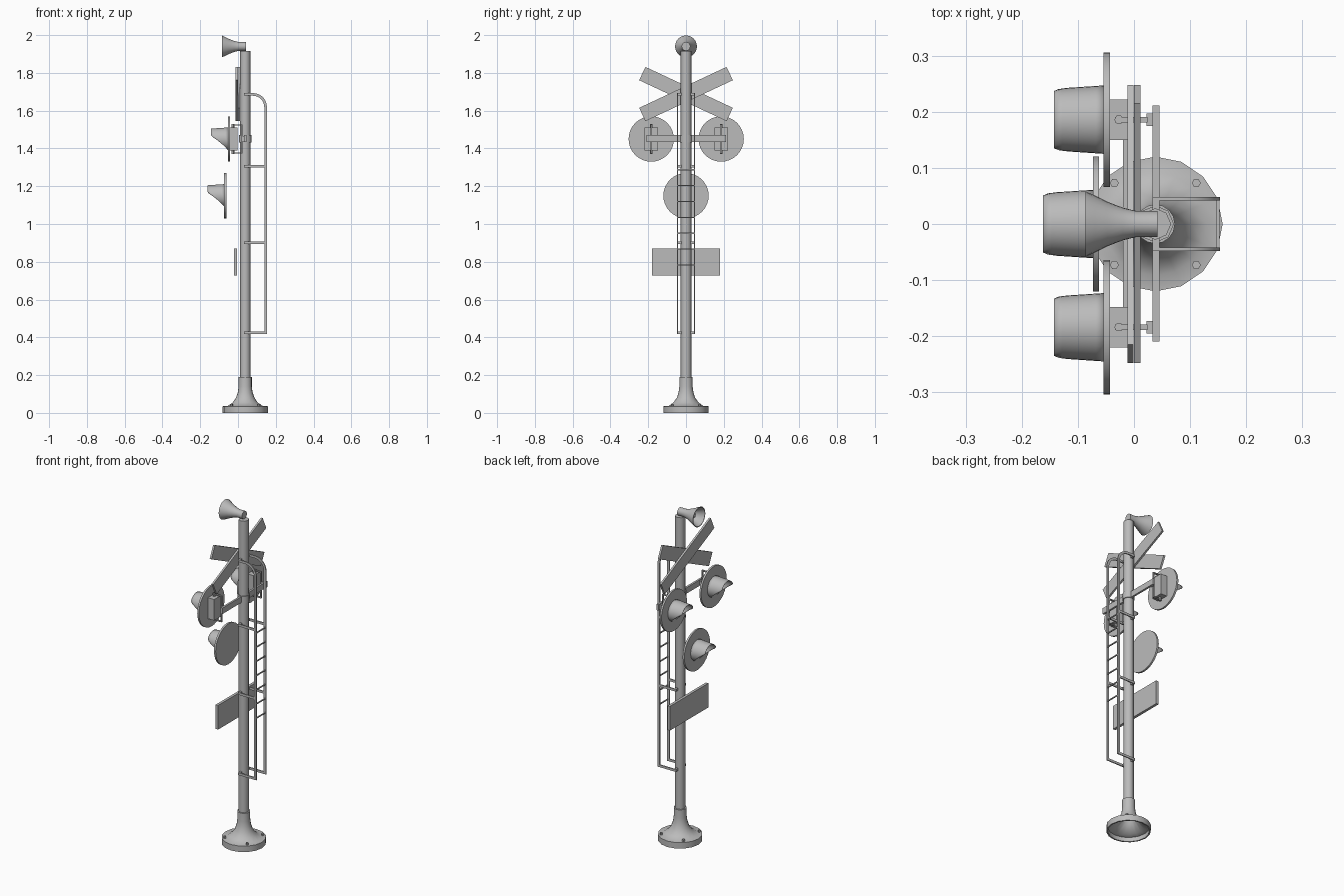
import bpy, bmesh, math
from mathutils import Matrix, Vector

if "Cube" in bpy.data.objects:
    bpy.data.objects.remove(bpy.data.objects["Cube"], do_unlink=True)

grey = bpy.data.materials.new("plain_grey")
grey.use_nodes = True
COLOUR = (0.5, 0.5, 0.5, 1)
grey.diffuse_color = COLOUR
grey.node_tree.nodes["Principled BSDF"].inputs["Base Color"].default_value = COLOUR

PX = 0.038  # pole axis


def finish(name, bm, smooth=None):
    bmesh.ops.recalc_face_normals(bm, faces=bm.faces)
    mesh = bpy.data.meshes.new(name)
    bm.to_mesh(mesh)
    bm.free()
    mesh.materials.append(grey)
    ob = bpy.data.objects.new(name, mesh)
    bpy.context.collection.objects.link(ob)
    if smooth:
        bpy.ops.object.select_all(action="DESELECT")
        ob.select_set(True)
        bpy.context.view_layer.objects.active = ob
        bpy.ops.object.shade_smooth_by_angle(angle=math.radians(smooth))
    return ob


def box(name, xs, ys, zs, tilt=0):
    """Box from its ranges, optionally tilted about its own x axis."""
    bm = bmesh.new()
    rng = (xs, ys, zs)
    centre = Vector([(a + b) / 2 for a, b in rng])
    size = [b - a for a, b in rng] + [1]
    bmesh.ops.create_cube(bm, size=1, matrix=Matrix.Translation(centre)
                          @ Matrix.Rotation(tilt, 4, "X") @ Matrix.Diagonal(size))
    return finish(name, bm)


def lathe(name, profile, sides, origin, axis="Z", smooth=50):
    """Revolve (radius, height) points about an axis through origin."""
    bm = bmesh.new()
    turn = Matrix.Rotation(math.pi / 2, 4, "Y") if axis == "X" else Matrix()
    place = Matrix.Translation(origin) @ turn
    rings = []
    for r, h in profile:
        if r == 0:
            rings.append([bm.verts.new(place @ Vector((0, 0, h)))] * sides)
        else:
            rings.append([bm.verts.new(place @ Vector((r * math.cos(math.tau * i / sides),
                          r * math.sin(math.tau * i / sides), h))) for i in range(sides)])
    for a, b in zip(rings, rings[1:]):
        for i in range(sides):
            j = (i + 1) % sides
            bm.faces.new(list(dict.fromkeys((a[i], a[j], b[j], b[i]))))
    return finish(name, bm, smooth)


def rod(name, r, length, sides, origin, axis="Z"):
    return lathe(name, [(0, 0), (r, 0), (r, length), (0, length)], sides, origin, axis)


def visor(name, x, y, z):
    """Tapered tube towards -x, cut away obliquely below."""
    bm = bmesh.new()
    n, steps, reach = 32, 6, 0.09
    rows = []
    for i in range(n):
        a = math.tau * i / n
        c, s = math.cos(a), math.sin(a)
        cut = min(1, max(0.02, (s + 1) / 1.3)) ** 1.2
        row = []
        for k in range(steps + 1):
            t = cut * k / steps
            r = 0.061 - 0.006 * t
            row.append(bm.verts.new((x - reach * t, y + r * c, z + r * s)))
        rows.append(row)
    for i in range(n):
        a, b = rows[i], rows[(i + 1) % n]
        for k in range(steps):
            bm.faces.new((a[k], b[k], b[k + 1], a[k + 1]))
    ob = finish(name, bm, 40)
    shell = ob.modifiers.new("shell", "SOLIDIFY")
    shell.thickness = 0.002


# Hollow flared base with collar and bolts
lathe("base", [(0.112, 0), (0.12, 0), (0.12, 0.035), (0.092, 0.037), (0.066, 0.055),
               (0.049, 0.08), (0.039, 0.11), (0.035, 0.14), (0.035, 0.19), (0.026, 0.19),
               (0.026, 0.13), (0.042, 0.075), (0.085, 0.03), (0.112, 0.025), (0.112, 0)],
      16, (PX, 0, 0), smooth=40)
for sx in (-1, 1):
    for sy in (-1, 1):
        rod("base_bolt", 0.008, 0.014, 6, (PX + 0.073 * sx, 0.073 * sy, 0.034))

# Pole
rod("pole", 0.028, 1.8, 8, (PX, 0, 0.115))

# Horn with open bell and inner plug
lathe("horn", [(0, 0.042), (0.023, 0.042), (0.023, 0.005), (0.029, -0.02), (0.04, -0.048),
               (0.051, -0.07), (0.058, -0.086), (0.054, -0.086), (0.046, -0.07),
               (0.034, -0.046), (0.024, -0.02), (0, -0.02)], 24, (0, 0, 1.94), "X")
lathe("horn_plug", [(0, -0.06), (0.012, -0.055), (0.014, -0.018)], 12, (0, 0, 1.94), "X")

# Crossed boards
for name, x, sign in (("cross_board_front", -0.012, -1), ("cross_board_rear", 0, 1)):
    box(name, (x, x + 0.0115), (-0.2555, 0.2555), (1.649, 1.727), sign * math.radians(25.1))

# Rectangular sign plate
box("sign_plate", (-0.02, -0.004), (-0.18, 0.18), (0.727, 0.87))

# Cross arm and its collar
box("cross_arm", (0.033, 0.045), (-0.209, 0.211), (1.435, 1.47))
rod("arm_collar", 0.033, 0.04, 8, (PX, 0, 1.432))


def lamp_face(x, y, z):
    rod("lamp_disc", 0.12, 0.011, 32, (x, y, z), "X")
    visor("lamp_visor", x + 0.001, y, z)


# Single lower lamp and the pair on the arm
lamp_face(-0.073, 0, 1.15)
for y in (-0.184, 0.186):
    lamp_face(-0.054, y, 1.45)
    box("lamp_housing", (-0.044, -0.002), (y - 0.036, y + 0.036), (1.388, 1.512))
    rod("housing_pin", 0.008, 0.16, 6, (-0.027, y, 1.37))
    for z in (1.372, 1.522):
        box("bracket_strip", (-0.034, 0.024), (y - 0.005, y + 0.005), (z, z + 0.006))
    box("bracket_back", (0.018, 0.024), (y - 0.005, y + 0.005), (1.372, 1.528))
    box("bracket_block", (0.022, 0.034), (y - 0.011, y + 0.011), (1.438, 1.466))


def ladder_rail(y):
    """Flat bar up the back, bending over to meet the pole."""
    half, ax, az, r = 0.007, 0.08, 1.62, 0.066
    path = [(PX, 0.425, 0, 1), (ax + r, 0.425, -1, 1)]
    for i in range(9):
        a = math.pi / 2 * i / 8
        path.append((ax + r * math.cos(a), az + r * math.sin(a), -math.cos(a), -math.sin(a)))
    path.append((PX, az + r, 0, -1))
    bm = bmesh.new()
    rings = []
    for x, z, nx, nz in path:
        rings.append([bm.verts.new((x + s * half * nx, y + t, z + s * half * nz))
                      for s, t in ((-1, -0.003), (1, -0.003), (1, 0.003), (-1, 0.003))])
    for a, b in zip(rings, rings[1:]):
        for i in range(4):
            j = (i + 1) % 4
            bm.faces.new((a[i], a[j], b[j], b[i]))
    bm.faces.new(rings[0])
    bm.faces.new(rings[-1])
    finish("ladder_rail", bm, 30)


# Ladder: rails, stays to the pole, crosspieces and rungs
for y in (-0.045, 0.045):
    ladder_rail(y)
    for z in (0.9, 1.305):
        box("ladder_stay", (PX, 0.142), (y - 0.003, y + 0.003), (z - 0.007, z + 0.007))
for z in (0.425, 0.9, 1.305, 1.686):
    box("ladder_crosspiece", (0.033, 0.045), (-0.048, 0.048), (z - 0.007, z + 0.007))
for i in range(7):
    z = 0.783 + 0.084 * i
    box("ladder_rung", (0.146, 0.152), (-0.044, 0.044), (z - 0.003, z + 0.003))
